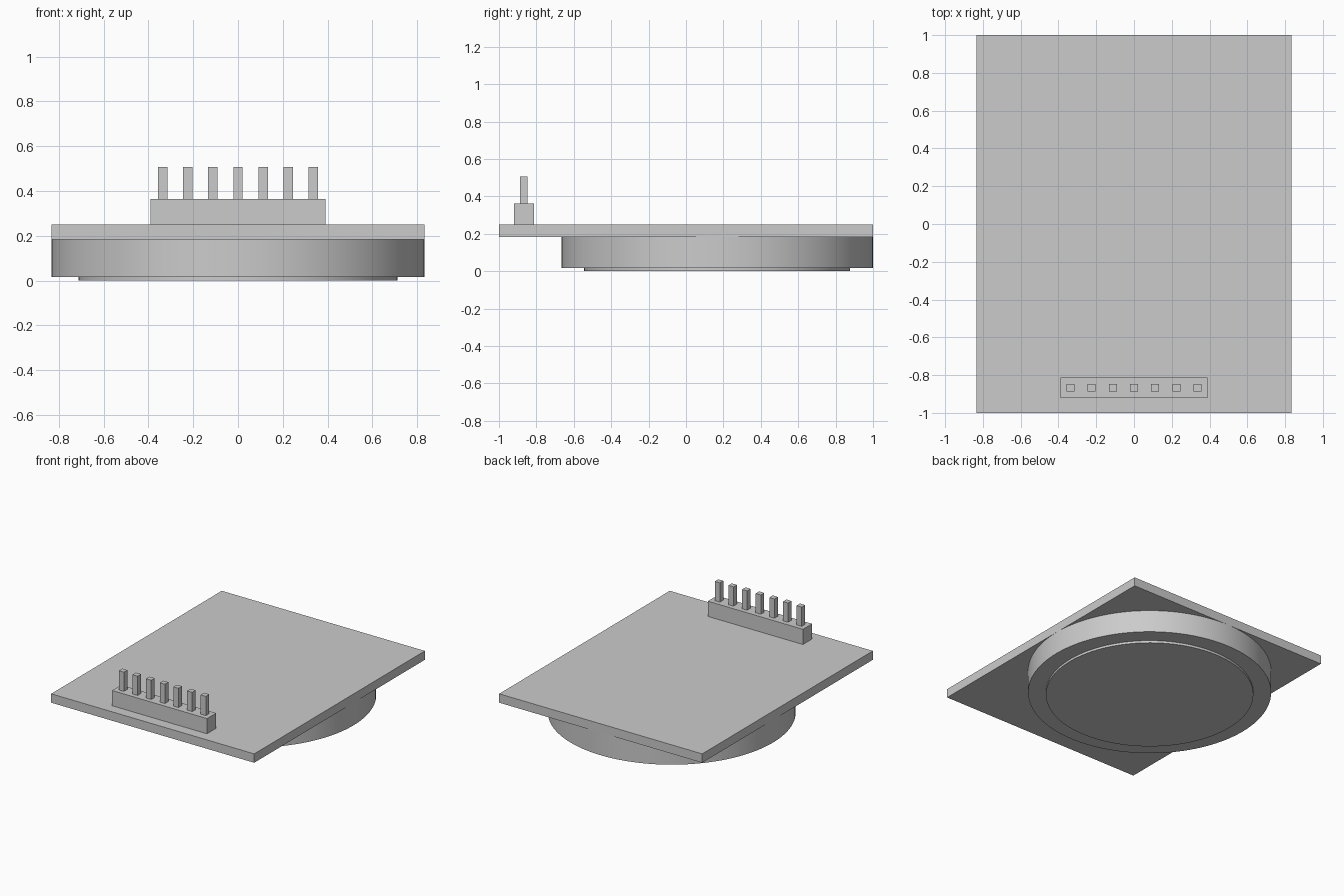
import bpy
import math

cube = bpy.data.objects.get("Cube")
if cube:
    bpy.data.objects.remove(cube, do_unlink=True)

grey = bpy.data.materials.new("plain_grey")
grey.use_nodes = True
colour = (0.6, 0.6, 0.6, 1)
grey.diffuse_color = colour
grey.node_tree.nodes["Principled BSDF"].inputs["Base Color"].default_value = colour


def box(name, x, y, size_x, size_y, bottom, top):
    bpy.ops.mesh.primitive_cube_add(size=1, location=(x, y, (bottom + top) / 2))
    obj = bpy.context.object
    obj.name = name
    obj.scale = (size_x, size_y, top - bottom)
    bpy.ops.object.transform_apply(location=False, rotation=False, scale=True)
    obj.data.materials.append(grey)
    return obj


def disc(name, y, radius, bottom, top):
    bpy.ops.mesh.primitive_cylinder_add(
        vertices=128, radius=radius, depth=top - bottom,
        location=(0, y, (bottom + top) / 2))
    obj = bpy.context.object
    obj.name = name
    obj.data.materials.append(grey)
    bpy.ops.object.shade_smooth_by_angle(angle=math.radians(30))
    return obj


# Round body under the board, tangent to its back and side edges
WIDTH = 5 / 3
LIP, BODY, BOARD = 0.017, 0.184, 0.25
BODY_Y = 1 - WIDTH / 2
disc("lower_lip", BODY_Y, 0.711, 0, LIP)
disc("round_body", BODY_Y, WIDTH / 2, LIP, BODY)

# Flat board
box("board", 0, 0, WIDTH, 2, BODY, BOARD)

# Pin header near the front edge
HEADER_Y, HEADER_TOP, PIN_TOP = -0.867, 0.363, 0.506
box("pin_header", 0, HEADER_Y, 0.78, 0.107, BOARD, HEADER_TOP)
for i in range(7):
    box(f"pin_{i + 1}", (i - 3) * 0.112, HEADER_Y, 0.042, 0.04, HEADER_TOP, PIN_TOP)
